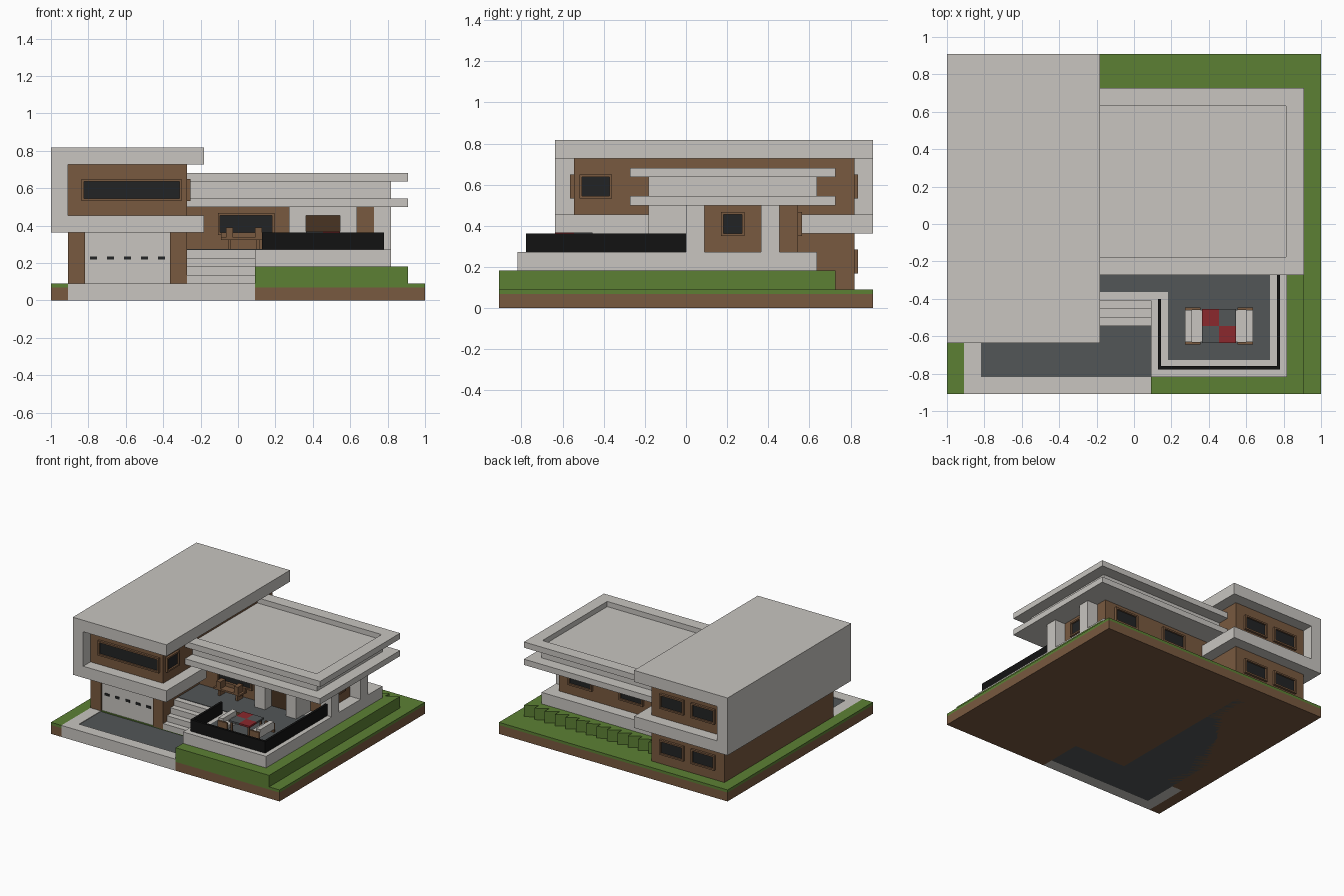
import bpy, bmesh

if "Cube" in bpy.data.objects:
    bpy.data.objects.remove(bpy.data.objects["Cube"])

U = 1 / 11  # building module


def mat(name, r, g, b):
    m = bpy.data.materials.new(name)
    m.diffuse_color = (r, g, b, 1)
    m.use_nodes = True
    m.node_tree.nodes["Principled BSDF"].inputs["Base Color"].default_value = m.diffuse_color
    return m


LIGHT = mat("pale_concrete", .58, .56, .53)
BROWN = mat("brown_wall", .19, .10, .05)
GRASS = mat("grass_green", .107, .216, .034)
GREY = mat("paving_grey", .084, .093, .095)
GLASS = mat("dark_glass", .016, .017, .018)
BLACK = mat("railing_black", .006, .006, .006)
RED = mat("red_cloth", .26, .021, .026)
DOOR = mat("dark_wood", .065, .034, .016)


def box(name, m, x0, x1, y0, y1, z0, z1, s=U):
    """Axis aligned box given by its bounds in modules."""
    bm = bmesh.new()
    bmesh.ops.create_cube(bm, size=1)
    for v in bm.verts:
        v.co = ((x0 if v.co.x < 0 else x1) * s,
                (y0 if v.co.y < 0 else y1) * s,
                (z0 if v.co.z < 0 else z1) * s)
    return finish(name, bm, m)


def finish(name, bm, m):
    me = bpy.data.meshes.new(name)
    bm.to_mesh(me)
    bm.free()
    me.materials.append(m)
    ob = bpy.data.objects.new(name, me)
    bpy.context.collection.objects.link(ob)
    return ob


def window(name, axis, side, p, a0, a1, z0, z1):
    """Glass plate with a slim frame on a wall at p; axis is the wall normal."""
    def part(n, m, a, b, c, d, depth):
        q0, q1 = sorted((p, p + side * depth))
        if axis == 'y':
            box(n, m, a, b, q0, q1, c, d)
        else:
            box(n, m, q0, q1, a, b, c, d)
    part(name + "_glass", GLASS, a0, a1, z0, z1, .06)
    t = .14
    part(name + "_sill", BROWN, a0 - t, a1 + t, z0 - t, z0, .2)
    part(name + "_head", BROWN, a0 - t, a1 + t, z1, z1 + t, .2)
    part(name + "_jamb_a", BROWN, a0 - t, a0, z0, z1, .2)
    part(name + "_jamb_b", BROWN, a1, a1 + t, z0, z1, .2)


# ground: soil with grass on top, leaving out the drive
for n, b in {"left": (-11, -10, -10, -6), "back": (-11, 11, -6, 10),
             "right": (1, 11, -10, -6)}.items():
    box("soil_" + n, BROWN, *b, 0, .77)
    box("lawn_" + n, GRASS, *b, .77, 1)
box("drive", GREY, -9, 1, -9, -6, 0, .95)
box("garage_floor", GREY, -9, -4, -6, 8, 0, .05).location.z = -.0
box("curb_front", LIGHT, -10, 1, -10, -9, 0, 1)
box("curb_left", LIGHT, -10, -9, -9, -6, 0, 1)

# raised lawn with a zigzag back edge
box("raised_lawn", GRASS, -3, 10, -4.5, 7.4, 1, 2)
box("raised_lawn_front", GRASS, 1, 10, -10, -4.5, 1, 2)
bm = bmesh.new()
pts = []
for i in range(13):
    pts += [(-3 + i, 7.4), (-3 + i + .98, 8)]
pts += [(10, 8), (10, 7.4)]
for a, b, c in [((-3 + i, 7.4), (-2 + i, 7.4), (-2 + i, 8)) for i in range(13)]:
    lo = [bm.verts.new((p[0] * U, p[1] * U, U)) for p in (a, b, c)]
    hi = [bm.verts.new((p[0] * U, p[1] * U, 2 * U)) for p in (a, b, c)]
    bm.faces.new(lo[::-1])
    bm.faces.new(hi)
    for k in range(3):
        bm.faces.new((lo[k], lo[(k + 1) % 3], hi[(k + 1) % 3], hi[k]))
finish("zigzag_edge", bm, GRASS)

# terrace platform, paving and steps
box("platform", LIGHT, -3, 9, -4.5, 7, 2, 3)
box("platform_front", LIGHT, 1, 9, -9, -4.5, 2, 3)
box("terrace_paving", GREY, 2, 8, -8, -1, 3, 3.04)
box("landing_paving", GREY, -3, 2, -4, -1, 3, 3.04)
for i in range(4):
    box(f"step_{i + 1}", LIGHT, -3, 1, -6 + i * .5, -4.5 + .1, 1, 1.5 + i * .5)

# terrace railing
box("railing_left", BLACK, 1.4, 1.6, -8.55, -4.4, 3, 4)
box("railing_front", BLACK, 1.4, 8.6, -8.55, -8.35, 3, 4)
box("railing_right", BLACK, 8.4, 8.6, -8.55, 0, 3, 4)

# garage wing: lower walls, door and frame of the upper floor
box("garage_walls", BROWN, -10, -3, -5.8, 9, 1, 4)
for x in (-10, -4):
    box("garage_pillar", BROWN, x, x + 1, -6, -5.8, 1, 4)
box("garage_door", LIGHT, -9, -4, -5.86, -5.8, 1, 4)
for i in range(5):
    x = -8.7 + i
    box("garage_door_pane", GLASS, x, x + .42, -5.92, -5.86, 2.4, 2.6)
box("upper_walls", BROWN, -10, -3, -6, 9, 4, 8)
box("upper_left_wall", LIGHT, -11, -10, -7, 10, 4, 9)
box("upper_roof", LIGHT, -10, -2, -7, 10, 8, 9)
box("upper_slab_front", LIGHT, -10, -2, -7, -1.5, 4, 5)
box("upper_slab_back", LIGHT, -10, -2, 6, 10, 4, 5)
window("upper_front_window", 'y', -1, -6, -9.05, -3.45, 6, 7)
window("upper_side_window", 'x', 1, -3, -5.55, -4.1, 6, 7)
for z in (2, 6):
    for x in (-9, -6):
        window("back_window", 'y', 1, 9, x, x + 2, z, z + 1)

# low wing walls
box("low_walls", BROWN, -3, 8, 0, 6, 3, 5.5)
box("low_front_wall", BROWN, -3, 6, -1, 0, 3, 5.5)
window("low_front_window", 'y', -1, -1, -1.05, 2, 4, 5)
window("low_side_window", 'x', 1, 8, 2, 3, 4, 5)
for x in (0, 4.9):
    window("low_back_window", 'y', 1, 6, x, x + 2, 4, 5)

# entrance portal and side columns
for x in (3, 6):
    box("portal_column", LIGHT, x, x + 1, -2, -1 if x == 3 else 0, 3, 5.5)
box("portal_lintel", LIGHT, 4, 6, -2, -1, 5, 5.5)
box("front_door", DOOR, 4, 6, -1.08, -1, 3, 5)
for y in (0, 4):
    box("side_column", LIGHT, 8, 9, y, y + 1, 3, 5.5)

# layered flat roof with raised rim
box("roof_lower_slab", LIGHT, -3, 10, -3, 8, 5.5, 6)
box("roof_core", LIGHT, -3, 9, -2, 7, 6, 7.05)
box("roof_rim_front", LIGHT, -3, 10, -3, -1.95, 7, 7.5)
box("roof_rim_back", LIGHT, -3, 10, 6.95, 8, 7, 7.5)
box("roof_rim_right", LIGHT, 8.95, 10, -1.95, 6.95, 7, 7.5)

# bench with two pots beneath the front window
box("bench_seat", BROWN, -1, 1.6, -2, -1.1, 3.55, 3.7)
box("bench_back", BROWN, -1, 1.6, -1.3, -1.1, 3.7, 4)
for x in (-.6, 1.1):
    box("bench_leg", BROWN, x, x + .2, -1.9, -1.2, 3, 3.55)
    box("bench_arm", BROWN, x - .1, x + .3, -2, -1.3, 3.7, 4.3)

# table with a checked cloth
for i in range(2):
    for j in range(2):
        box("table_square", RED if i != j else GREY,
            4 + i, 5 + i, -7 + j, -6 + j, 3.9, 4.05)
for x in (4.1, 5.75):
    for y in (-6.9, -5.25):
        box("table_leg", BROWN, x, x + .15, y, y + .15, 3, 3.9)

# two mirrored terrace seats
for s in (-1, 1):
    def seat(n, m, a, b, *r):
        x = sorted((5 + s * a, 5 + s * b))
        box(n, m, *x, *r)
    seat("seat_cushion", LIGHT, 1, 1.65, -6.95, -5.05, 3.3, 3.6)
    seat("seat_back", LIGHT, 1.6, 2, -6.95, -5.05, 3.3, 4)
    for y in (-7.1, -5.05):
        seat("seat_arm", BROWN, 1.1, 2, y, y + .15, 3.04, 3.8)
